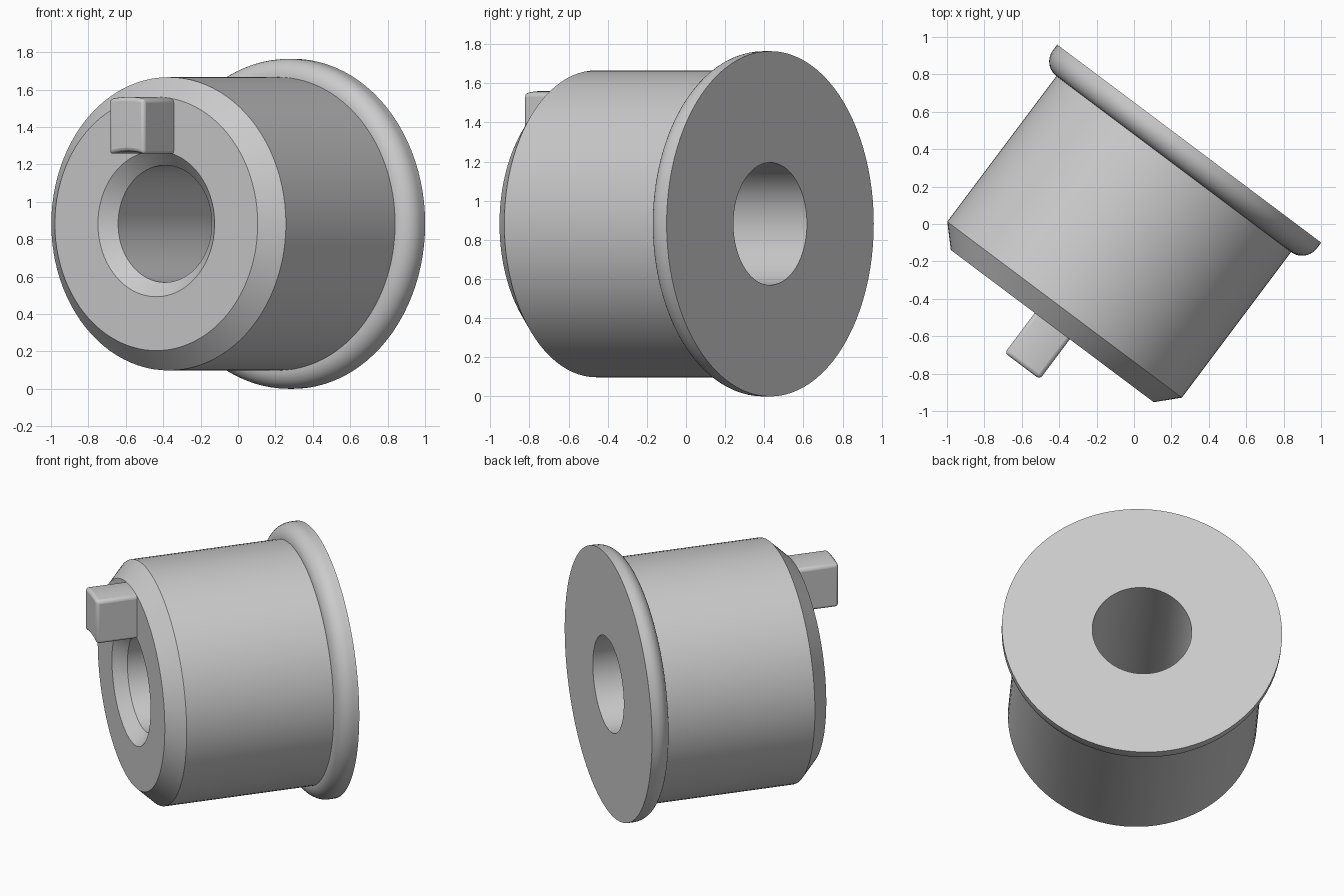
import bpy, bmesh
from math import sin, cos, pi, asin
from mathutils import Matrix

if "Cube" in bpy.data.objects:
    bpy.data.objects.remove(bpy.data.objects["Cube"])

# Part frame: local z is the bushing axis (towards the front), local y is up
FRAME = Matrix(((0.8, 0, -0.6, 0.295),
                (-0.6, 0, -0.8, 0.43),
                (0, 1, 0, 0.882),
                (0, 0, 0, 1)))


def make_object(name, bm):
    bmesh.ops.recalc_face_normals(bm, faces=bm.faces[:])
    mesh = bpy.data.meshes.new(name)
    bm.to_mesh(mesh)
    bm.free()
    obj = bpy.data.objects.new(name, mesh)
    bpy.context.collection.objects.link(obj)
    obj.matrix_world = FRAME
    bpy.context.view_layer.objects.active = obj
    obj.select_set(True)
    bpy.ops.object.shade_smooth_by_angle(angle=pi / 7)
    obj.select_set(False)
    return obj


def arc(cx, cy, r, a0, a1, n):
    return [(cx + r * cos(a0 + (a1 - a0) * i / n),
             cy + r * sin(a0 + (a1 - a0) * i / n)) for i in range(n + 1)]


# Flanged bushing: closed (radius, height) profile spun about its axis
profile = [(0.313, 0), (0.882, 0)]
profile += arc(0.784, 0.039, 0.098, 0, pi / 2, 10)
profile += [(0.784, 1.11), (0.678, 1.22), (0.39, 1.22), (0.313, 1.143)]
bm = bmesh.new()
verts = [bm.verts.new((r, 0, z)) for r, z in profile]
edges = [bm.edges.new((v, verts[i - 1])) for i, v in enumerate(verts)]
bmesh.ops.spin(bm, geom=verts + edges, cent=(0, 0, 0), axis=(0, 0, 1),
               angle=2 * pi, steps=96)
bmesh.ops.remove_doubles(bm, verts=bm.verts[:], dist=1e-5)
make_object("flanged_bushing", bm)

# Drive key: block between the two rims of the front face, softened edges
HALF = 0.117
outer, inner = asin(HALF / 0.678), asin(HALF / 0.388)
outline = arc(0, 0, 0.678, pi / 2 - outer, pi / 2 + outer, 6)
outline += arc(0, 0, 0.388, pi / 2 + inner, pi / 2 - inner, 6)
bm = bmesh.new()
face = bm.faces.new([bm.verts.new((x, y, 1.18)) for x, y in outline])
ext = bmesh.ops.extrude_face_region(bm, geom=[face])
bmesh.ops.translate(bm, vec=(0, 0, 0.307),
                    verts=[v for v in ext["geom"] if isinstance(v, bmesh.types.BMVert)])
if not face.is_valid or len(bm.faces) < len(outline) + 2:
    bm.faces.new([v for v in bm.verts if v.co.z < 1.2])
key = make_object("drive_key", bm)
bevel = key.modifiers.new("soft_edges", 'BEVEL')
bevel.width = 0.02
bevel.segments = 3
bevel.limit_method = 'ANGLE'
bevel.angle_limit = pi / 4
